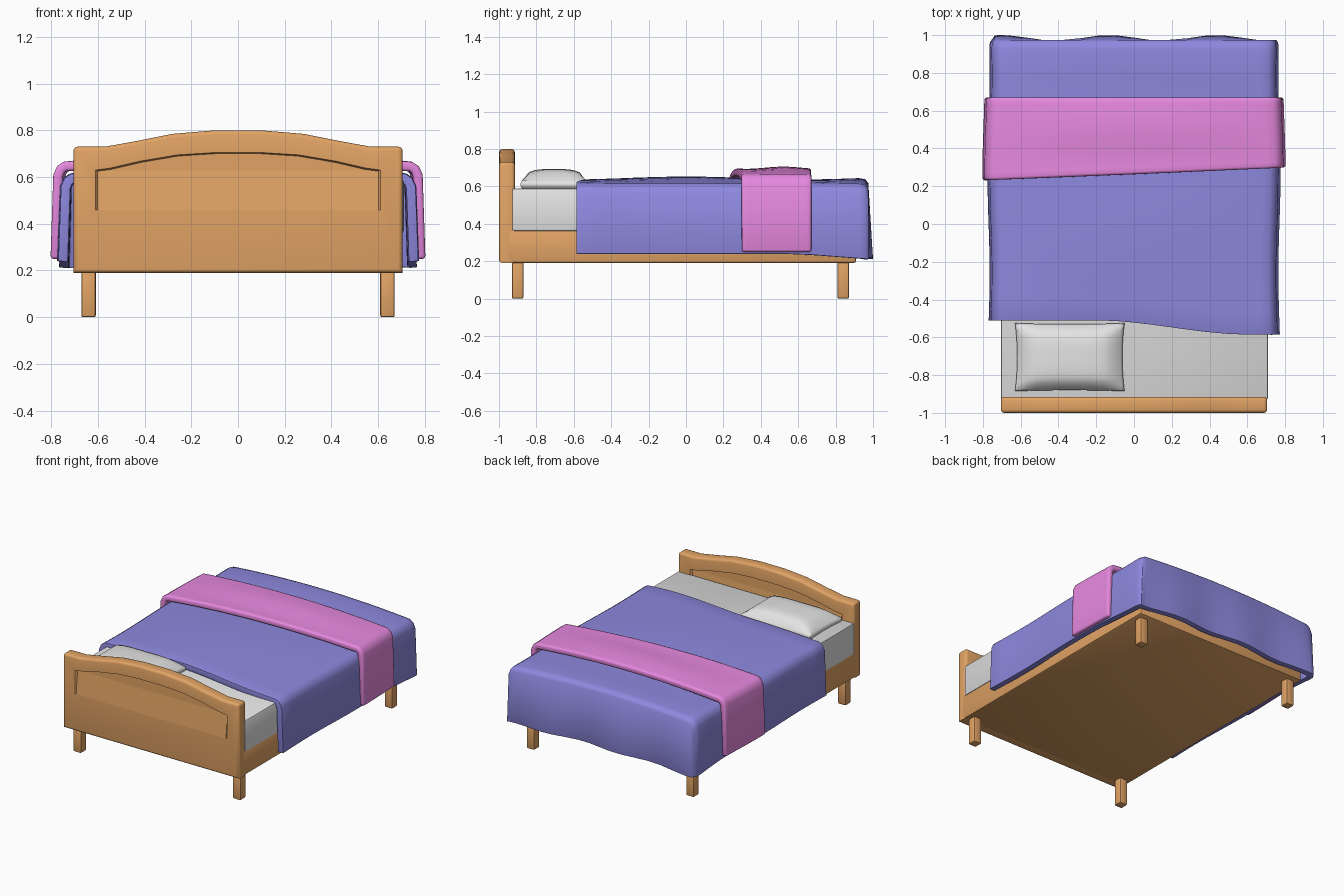
import bpy, bmesh, math

if "Cube" in bpy.data.objects:
    bpy.data.objects.remove(bpy.data.objects["Cube"])


def material(name, rgb):
    m = bpy.data.materials.new(name)
    m.diffuse_color = (*rgb, 1)
    m.use_nodes = True
    m.node_tree.nodes["Principled BSDF"].inputs["Base Color"].default_value = m.diffuse_color
    return m


WOOD = material("warm wood", (0.76, 0.37, 0.13))
WHITE = material("white linen", (0.78, 0.78, 0.78))
BLUE = material("violet blue cloth", (0.27, 0.25, 0.74))
PINK = material("pink cloth", (0.80, 0.25, 0.74))


def finish(bm, name, mat, angle=40):
    mesh = bpy.data.meshes.new(name)
    bm.to_mesh(mesh)
    bm.free()
    ob = bpy.data.objects.new(name, mesh)
    bpy.context.collection.objects.link(ob)
    mesh.materials.append(mat)
    bpy.ops.object.select_all(action='DESELECT')
    ob.select_set(True)
    bpy.context.view_layer.objects.active = ob
    bpy.ops.object.shade_smooth_by_angle(angle=math.radians(angle))
    return ob


def box(name, lo, hi, mat, bevel):
    bm = bmesh.new()
    bmesh.ops.create_cube(bm, size=1)
    for v in bm.verts:
        v.co = [(a + b) / 2 + c * (b - a) for a, b, c in zip(lo, hi, v.co)]
    bmesh.ops.bevel(bm, geom=bm.edges[:], offset=bevel, segments=2, profile=0.5, affect='EDGES')
    return finish(bm, name, mat)


# Bed frame, mattress and legs
box("bed_frame", (-0.705, -0.96, 0.19), (0.705, 0.91, 0.375), WOOD, 0.015)
box("mattress", (-0.705, -0.93, 0.36), (0.71, 0.90, 0.59), WHITE, 0.012)
for x, sx in ((-0.64, "left"), (0.64, "right")):
    for y, sy in ((-0.90, "head"), (0.84, "foot")):
        box(f"{sy}_{sx}_leg", (x - 0.031, y - 0.031, 0), (x + 0.031, y + 0.031, 0.2), WOOD, 0.008)


# Headboard: arched slab with a shallow recessed panel on both faces
def mirrored(half):
    return half + [(-x, z) for x, z in reversed(half)]


def headboard():
    outer = mirrored([(0.705, 0.19), (0.705, 0.73), (0.57, 0.73), (0.42, 0.757),
                      (0.28, 0.785), (0.10, 0.80)])
    inner = mirrored([(0.61, 0.46), (0.61, 0.63), (0.55, 0.638), (0.42, 0.668),
                      (0.26, 0.695), (0.10, 0.705)])
    n = len(outer)
    bm = bmesh.new()
    rims = []
    for y, s in ((-1.0, 1), (-0.915, -1)):
        a = [bm.verts.new((x, y, z)) for x, z in outer]
        b = [bm.verts.new((x, y, z)) for x, z in inner]
        # recess is deepest under the arch and fades towards its lower edge
        c = [bm.verts.new((x * 0.985, y + s * (0.003 + 0.017 * min(1, (z - 0.46) / 0.17)), z - 0.005))
             for x, z in inner]
        for p, q in ((a, b), (b, c)):
            for i in range(n):
                j = (i + 1) % n
                bm.faces.new((p[i], p[j], q[j], q[i]))
        for i in range(n // 2 - 1):
            bm.faces.new((c[i], c[i + 1], c[n - 2 - i], c[n - 1 - i]))
        rims.append(a)
    for i in range(n):
        j = (i + 1) % n
        bm.faces.new((rims[0][i], rims[0][j], rims[1][j], rims[1][i]))
    bmesh.ops.recalc_face_normals(bm, faces=bm.faces[:])
    edges = [e for r in rims for i in range(n) for e in [bm.edges.get((r[i], r[(i + 1) % n]))] if e]
    corners = [bm.edges.get((rims[0][i], rims[1][i])) for i in (1, n - 2)]
    bmesh.ops.bevel(bm, geom=edges + corners, offset=0.018, segments=3, profile=0.5, affect='EDGES')
    finish(bm, "headboard", WOOD)


headboard()


# Cloth draped over the bed: cross-sections lofted along y, with an optional foot drop
def drape(name, mat, w, front, end, z_edge, crown, hem, thick, foot):
    top = [(w - 0.10) * (k / 7 - 1) for k in range(15)]
    side = [(w, None), (w - 0.012, -0.05), (w - 0.028, -0.016), (w - 0.055, 0)]
    prof = [(-x, d) for x, d in side] + [(x, 0) for x in top] + list(reversed(side))
    n = len(prof)
    rows = [(k / 12, 0.0) for k in range(13)]
    if foot:
        rows = [(k / 12 * 0.967, 0.0) for k in range(13)] + [(0.99, 0.008), (1.0, 0.03)]
    bm = bmesh.new()
    grid = []
    for t, shrink in rows:
        ring = []
        for x, d in prof:
            y = front(x) + t * (end - front(x))
            if d is None:
                z = hem(y)
            else:
                z = z_edge + d + crown(y) * (1 - (x / w) ** 2) - shrink
            px = x * (1 - shrink * 0.6) + math.copysign(0.006, x) * math.sin(6 * y)
            ring.append(bm.verts.new((px, y, z)))
        grid.append(ring)
    for a, b in zip(grid, grid[1:]):
        for i in range(n - 1):
            bm.faces.new((a[i], a[i + 1], b[i + 1], b[i]))
    if foot:
        last = grid[-1]
        low = [bm.verts.new((v.co.x * 1.015,
                             0.985 + 0.015 * math.cos((v.co.x + 0.13) * math.tau / 0.56),
                             0.23 - 0.02 * (v.co.x / w) ** 2)) for v in last[2:-2]]
        low = [last[0]] + low + [last[-1]]
        up = last[1:-1]
        bm.faces.new((up[0], up[1], low[1], low[0]))
        for i in range(1, len(up) - 1):
            bm.faces.new((up[i], up[i + 1], low[i + 1], low[i]))
    ob = finish(bm, name, mat, 60)
    s = ob.modifiers.new("thickness", 'SOLIDIFY')
    s.thickness = thick
    s.offset = -1
    b = ob.modifiers.new("soft hem", 'BEVEL')
    b.width = 0.012
    b.segments = 2
    b.limit_method = 'ANGLE'
    b.angle_limit = math.radians(55)


def blanket_front(x):
    t = min(1, max(0, (x + 0.2) / 0.8))
    return -0.51 - 0.075 * t * t * (3 - 2 * t)


drape("blanket", BLUE, 0.77, blanket_front, 0.975, 0.61,
      lambda y: 0.035 + 0.008 * math.cos(5 * y),
      lambda y: 0.24 - 0.03 * max(0, (y - 0.6) / 0.4), 0.04, True)
drape("throw", PINK, 0.797, lambda x: 0.265 + 0.042 * x, 0.67, 0.66,
      lambda y: 0.04 + 0.006 * math.cos(16 * (y - 0.52)), lambda y: 0.25, 0.042, False)


# Pillow: cushion with a domed top and slightly pinched sides
def pillow():
    bm = bmesh.new()
    bmesh.ops.create_cube(bm, size=2)
    bmesh.ops.subdivide_edges(bm, edges=bm.edges[:], cuts=11, use_grid_fill=True)
    for v in bm.verts:
        u, w, h = v.co
        dome = ((1 - abs(u) ** 3.5) * (1 - abs(w) ** 3.5)) ** 0.5
        edge = 1 - 0.06 * h * h
        x = -0.34 + 0.29 * u * edge * (1 - 0.04 * (1 - w * w))
        y = -0.705 + 0.18 * w * edge * (1 - 0.03 * (1 - u * u))
        z = 0.61 + h * (0.025 + (0.058 if h > 0 else 0.01) * dome)
        v.co = (x, y, z)
    finish(bm, "pillow", WHITE, 80)


pillow()
